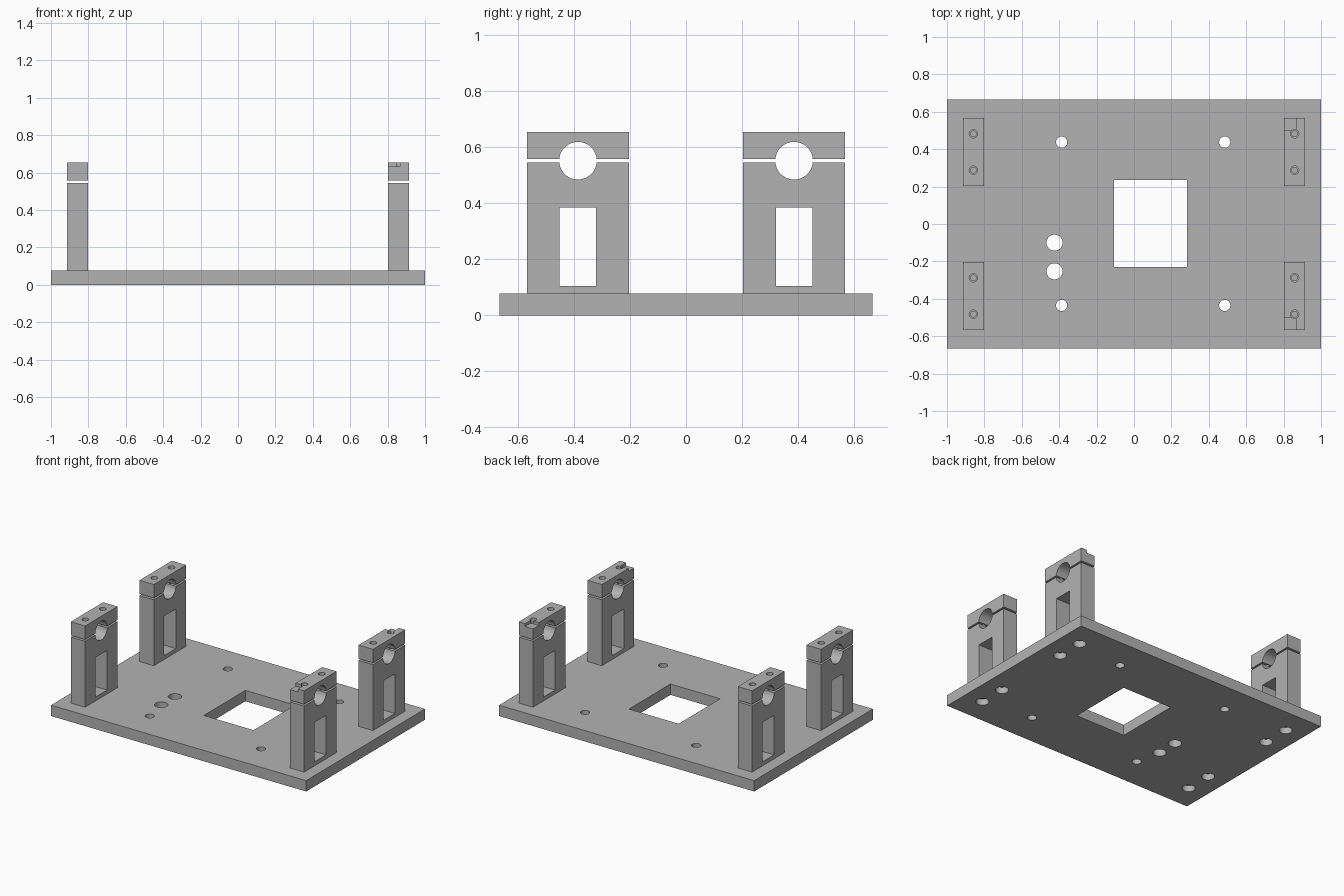
import bpy
import bmesh
import math
from mathutils import Matrix

cube = bpy.data.objects.get("Cube")
if cube:
    bpy.data.objects.remove(cube, do_unlink=True)

grey = bpy.data.materials.new("machined_grey")
grey.use_nodes = True
COLOUR = (0.45, 0.45, 0.45, 1)
grey.diffuse_color = COLOUR
grey.node_tree.nodes["Principled BSDF"].inputs["Base Color"].default_value = COLOUR


def make_object(name, bm):
    bmesh.ops.recalc_face_normals(bm, faces=bm.faces)
    mesh = bpy.data.meshes.new(name)
    bm.to_mesh(mesh)
    bm.free()
    mesh.materials.append(grey)
    obj = bpy.data.objects.new(name, mesh)
    bpy.context.collection.objects.link(obj)
    return obj


def block(name, low, high):
    """Box between two opposite corners."""
    bm = bmesh.new()
    size = [h - l for l, h in zip(low, high)]
    centre = [(h + l) / 2 for l, h in zip(low, high)]
    place = Matrix.Translation(centre) @ Matrix.Diagonal((*size, 1))
    bmesh.ops.create_cube(bm, size=1, matrix=place)
    return make_object(name, bm)


def rod(centre, radius, length, along_x=False):
    """Round cutter along z, or along x for the bearing bore."""
    bm = bmesh.new()
    place = Matrix.Translation(centre)
    if along_x:
        place = place @ Matrix.Rotation(math.pi / 2, 4, 'Y')
    bmesh.ops.create_cone(bm, cap_ends=True, segments=48, radius1=radius,
                          radius2=radius, depth=length, matrix=place)
    return make_object("cutter", bm)


def cut(obj, cutter):
    """Subtract the cutter, then discard it."""
    mod = obj.modifiers.new("cut", 'BOOLEAN')
    mod.operation = 'DIFFERENCE'
    mod.solver = 'EXACT'
    mod.object = cutter
    bpy.context.view_layer.objects.active = obj
    bpy.ops.object.modifier_apply(modifier=mod.name)
    bpy.data.objects.remove(cutter, do_unlink=True)


def finish(obj):
    bpy.ops.object.select_all(action='DESELECT')
    obj.select_set(True)
    bpy.context.view_layer.objects.active = obj
    bpy.ops.object.shade_smooth_by_angle(angle=math.radians(30))


PLATE_TOP = 0.077
POST_X, POST_Y = 0.859, 0.385
HALF_X, HALF_Y = 0.056, 0.181
BOLT = 0.097            # bolt offset either side of the post centre
POST_TOP, CAP_BOTTOM, CAP_TOP = 0.545, 0.557, 0.653
BORE_Z, BORE_R = 0.551, 0.067
corners = [(sx, sy) for sx in (-1, 1) for sy in (-1, 1)]

# Base plate with its central opening
plate = block("base_plate", (-1, -0.665, 0), (1, 0.665, PLATE_TOP))
cut(plate, block("cutter", (-0.107, -0.23, -1), (0.283, 0.235, 1)))

# Mounting holes and the two larger cable holes
for x in (-0.387, 0.485):
    for y in (-0.435, 0.438):
        cut(plate, rod((x, y, 0), 0.03, 1))
for y in (-0.253, -0.1):
    cut(plate, rod((-0.425, y, 0), 0.043, 1))

# Counterbored bolt holes under the posts
for sx, sy in corners:
    for offset in (-BOLT, BOLT):
        spot = (sx * POST_X, sy * POST_Y + offset, 0)
        cut(plate, rod(spot, 0.042, 0.09))
        cut(plate, rod(spot, 0.022, 1))
finish(plate)

# Four bearing posts, each with a split clamp cap
for sx, sy in corners:
    side = ("front_" if sy < 0 else "back_") + ("left_" if sx > 0 else "right_")
    cx, cy = sx * POST_X, sy * POST_Y
    x0, x1 = cx - HALF_X, cx + HALF_X
    y0, y1 = cy - HALF_Y, cy + HALF_Y
    post = block(side + "post", (x0, y0, PLATE_TOP), (x1, y1, POST_TOP))
    cap = block(side + "clamp_cap", (x0, y0, CAP_BOTTOM), (x1, y1, CAP_TOP))

    # Window through the post, bore shared by post and cap
    cut(post, block("cutter", (x0 - 1, cy - 0.065, 0.105), (x1 + 1, cy + 0.065, 0.385)))
    for part in (post, cap):
        cut(part, rod((cx, cy, BORE_Z), BORE_R, 0.5, along_x=True))

    # Clearance holes in the cap, narrower blind holes in the post
    for offset in (-BOLT, BOLT):
        cut(cap, rod((cx, cy + offset, CAP_TOP), 0.022, 0.5))
        cut(post, rod((cx, cy + offset, POST_TOP), 0.015, 0.4))

    # Small corner notch on the inner, outermost end of the left caps
    if sx > 0:
        ends = sorted((sy * 0.502, sy * 0.7))
        cut(cap, block("cutter", (x0 - 0.1, ends[0], 0.632), (0.866, ends[1], 0.8)))
    finish(post)
    finish(cap)
